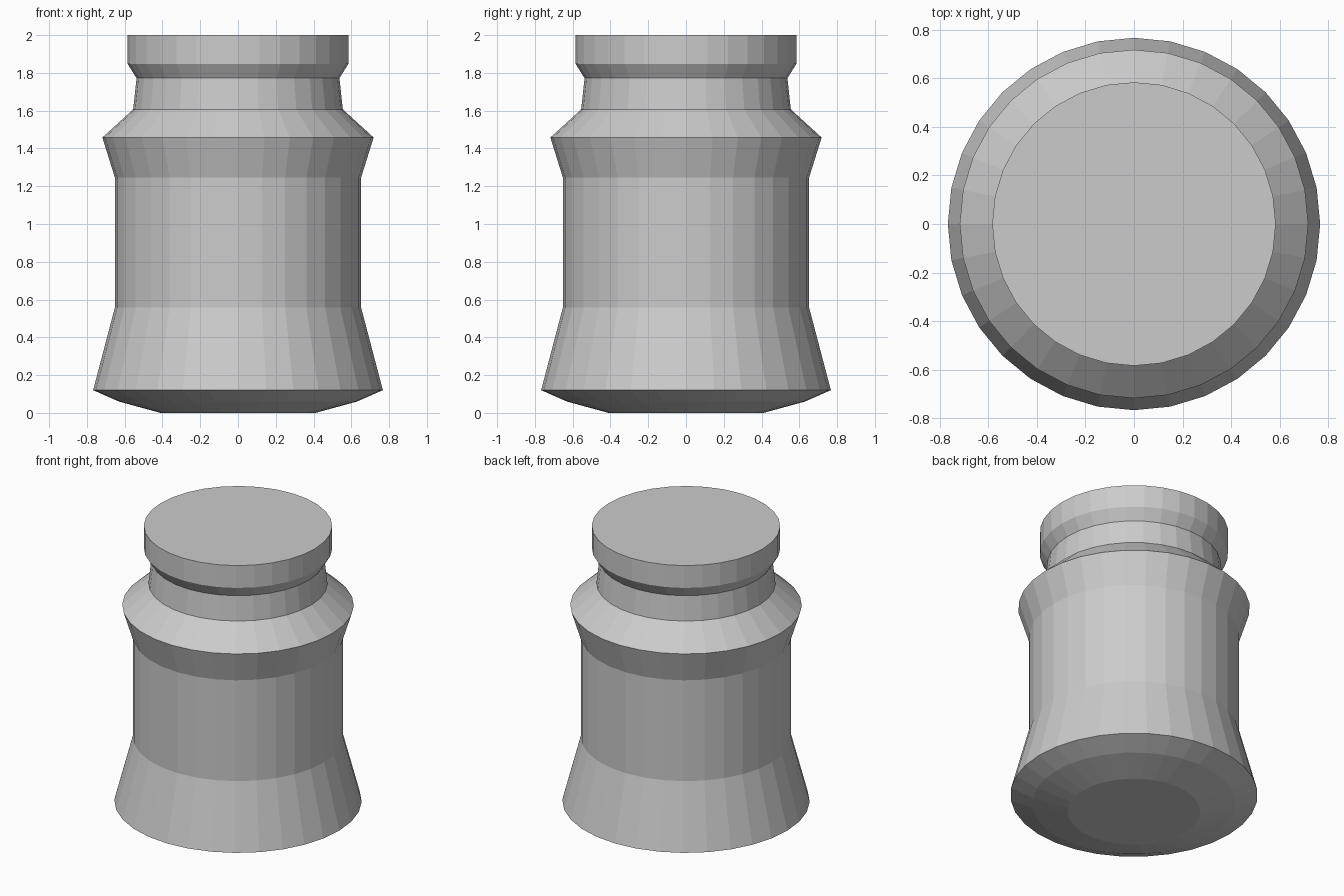
import bpy, bmesh
from math import cos, sin, tau

if "Cube" in bpy.data.objects:
    bpy.data.objects.remove(bpy.data.objects["Cube"])

SIDES = 32

# Jar outline from base to lid: (radius, height)
PROFILE = [(0.41, 0.0), (0.63, 0.06), (0.767, 0.12), (0.652, 0.557),
           (0.652, 1.247), (0.718, 1.458), (0.555, 1.607),
           (0.537, 1.772), (0.584, 1.847), (0.584, 2.0)]


def lathe(name, profile):
    bm = bmesh.new()
    rings = [[bm.verts.new((r * cos(tau * i / SIDES), r * sin(tau * i / SIDES), z))
              for i in range(SIDES)] for r, z in profile]
    for low, high in zip(rings, rings[1:]):
        for i in range(SIDES):
            j = (i + 1) % SIDES
            bm.faces.new((low[i], low[j], high[j], high[i]))
    # Flat base and top
    bm.faces.new(rings[0][::-1])
    bm.faces.new(rings[-1])
    mesh = bpy.data.meshes.new(name)
    bm.to_mesh(mesh)
    bm.free()
    obj = bpy.data.objects.new(name, mesh)
    bpy.context.collection.objects.link(obj)
    return obj


lathe("jar", PROFILE)
